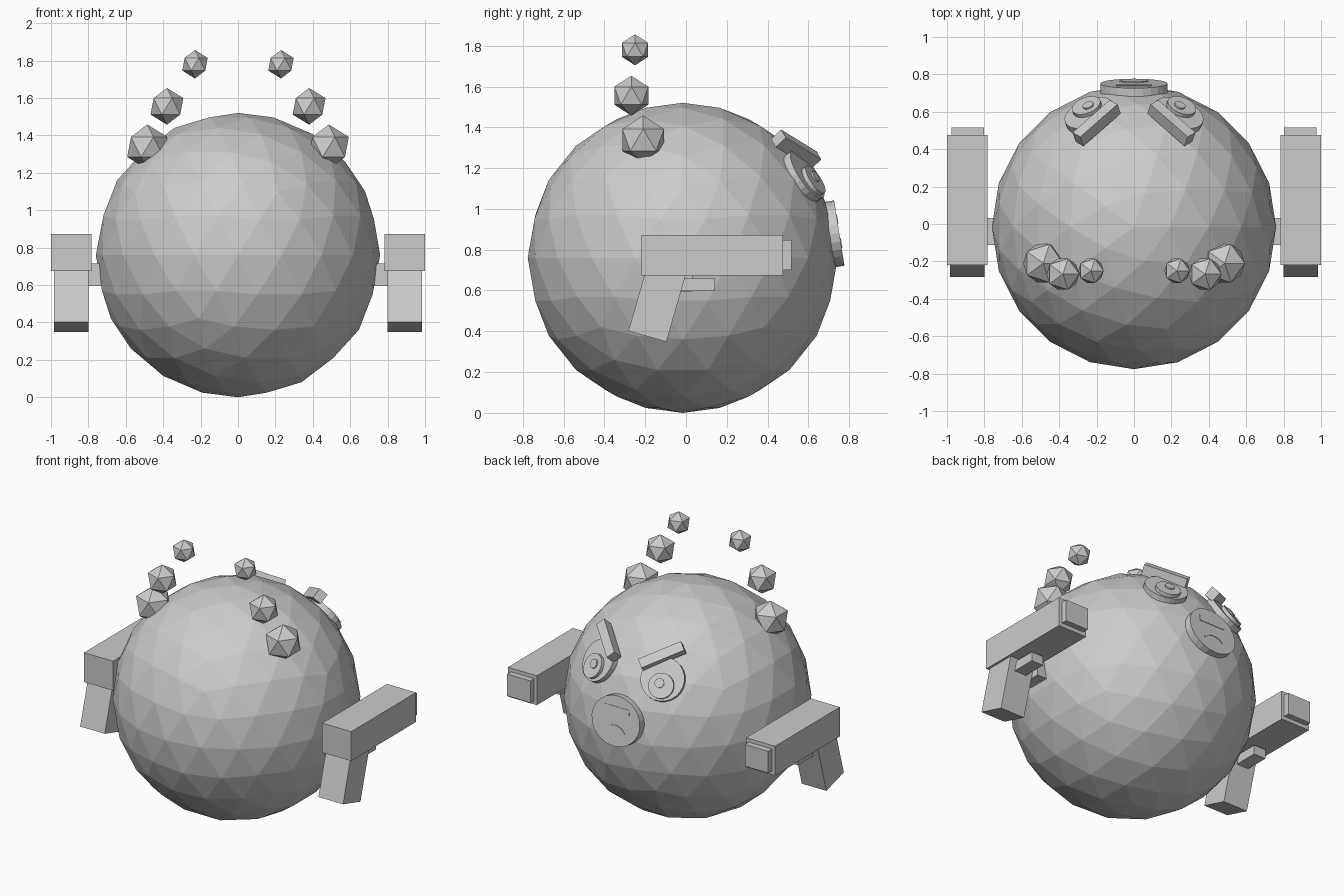
import bpy, bmesh, math
from mathutils import Vector, Matrix

if "Cube" in bpy.data.objects:
    bpy.data.objects.remove(bpy.data.objects["Cube"])

CENTRE = Vector((0, -0.016, 0.76))
R = 0.76

grey = bpy.data.materials.new("plain_grey")
grey.diffuse_color = (0.6, 0.6, 0.6, 1)
grey.use_nodes = True
grey.node_tree.nodes["Principled BSDF"].inputs["Base Color"].default_value = grey.diffuse_color


def finish(name, bm, matrix):
    bmesh.ops.recalc_face_normals(bm, faces=bm.faces)
    me = bpy.data.meshes.new(name)
    bm.to_mesh(me)
    bm.free()
    me.materials.append(grey)
    ob = bpy.data.objects.new(name, me)
    ob.matrix_world = matrix
    bpy.context.collection.objects.link(ob)
    return ob


def ball(name, loc, radius, subdivisions):
    bm = bmesh.new()
    bmesh.ops.create_icosphere(bm, subdivisions=subdivisions, radius=radius)
    return finish(name, bm, Matrix.Translation(loc))


def box(name, size, matrix):
    bm = bmesh.new()
    bmesh.ops.create_cube(bm, size=1)
    bmesh.ops.scale(bm, vec=size, verts=bm.verts)
    return finish(name, bm, matrix)


def span_box(name, x, y, z):
    """Axis-aligned box from (low, high) pairs."""
    lo, hi = Vector((x[0], y[0], z[0])), Vector((x[1], y[1], z[1]))
    size = Vector([abs(v) for v in hi - lo])
    return box(name, size, Matrix.Translation((lo + hi) / 2))


def disc(name, frame, rx, ry, low, high, offset=(0, 0), sides=24):
    """Flat cylinder lying on a surface frame, from height low to high."""
    bm = bmesh.new()
    bmesh.ops.create_cone(bm, cap_ends=True, segments=sides, radius1=1, radius2=1, depth=1)
    bmesh.ops.scale(bm, vec=(rx, ry, high - low), verts=bm.verts)
    move = Matrix.Translation((offset[0], offset[1], (low + high) / 2))
    return finish(name, bm, frame @ move)


def frame_at(normal, along=None):
    """Frame at the body centre: local z is the outward normal, y is up the surface."""
    n = Vector(normal).normalized()
    x = Vector(along) if along else Vector((0, 0, 1)).cross(n)
    x = (x - n * x.dot(n)).normalized()
    y = n.cross(x)
    rot = Matrix((x, y, n)).transposed().to_4x4()
    return Matrix.Translation(CENTRE) @ rot


# Round faceted body
ball("body", CENTRE, R, 3)

# Mouth: disc with a tooth plate and a frown line
a = math.radians(9)
mouth = frame_at((0, math.cos(a), math.sin(a)))
disc("mouth_disc", mouth, 0.18, 0.162, 0.70, 0.777)
box("tooth_plate", (0.19, 0.045, 0.008), mouth @ Matrix.Translation((0, 0.07, 0.776)))
bm = bmesh.new()
rows = []
for i in range(9):
    t = math.radians(35 + 110 * i / 8)
    ring = []
    for r, h in ((0.082, 0.774), (0.094, 0.774), (0.094, 0.781), (0.082, 0.781)):
        ring.append(bm.verts.new((r * math.cos(t), r * math.sin(t) - 0.12, h)))
    rows.append(ring)
for p, q in zip(rows, rows[1:]):
    for k in range(4):
        bm.faces.new((p[k], p[(k + 1) % 4], q[(k + 1) % 4], q[k]))
bm.faces.new(rows[0])
bm.faces.new(rows[-1])
finish("frown_line", bm, mouth)

for s, side in ((-1, "left"), (1, "right")):
    # Eye: white, pupil and highlight stacked outwards
    eye = frame_at((0.24 * s, 0.61, 0.41))
    disc(side + "_eye", eye, 0.138, 0.138, 0.70, 0.775)
    disc(side + "_pupil", eye, 0.08, 0.08, 0.76, 0.797, (0, -0.045))
    disc(side + "_highlight", eye, 0.03, 0.03, 0.78, 0.806, (0.01 * s, -0.03), 16)

    # Slanted angry brow
    outer = Vector((0.30 * s, 0.45, 1.345))
    inner = Vector((0.10 * s, 0.63, 1.24))
    mid = (outer + inner) / 2 - CENTRE
    brow = frame_at(mid, inner - outer)
    box(side + "_brow", (0.285, 0.062, 0.07),
        brow @ Matrix.Translation((0, 0, mid.length)))

    # Floating crest of three faceted beads
    for i, (x, y, z, r) in enumerate(((0.485, -0.21, 1.338, 0.12),
                                      (0.38, -0.268, 1.555, 0.098),
                                      (0.23, -0.25, 1.78, 0.076))):
        ball(f"{side}_crest_bead_{i + 1}", (x * s, y, z), r, 1)

    # Side blaster: barrel block, muzzle, trigger, slanted grip and mount
    span_box(side + "_barrel", (0.783 * s, 1.0 * s), (-0.218, 0.476), (0.674, 0.873))
    span_box(side + "_muzzle", (0.803 * s, 0.977 * s), (0.45, 0.516), (0.70, 0.848))
    span_box(side + "_trigger", (0.845 * s, 0.935 * s), (-0.03, 0.14), (0.598, 0.66))
    span_box(side + "_mount", (0.66 * s, 0.80 * s), (-0.112, 0.033), (0.594, 0.716))
    tilt = math.radians(-16)
    length = 0.36
    grip_mid = Vector((0.892 * s, -0.189 + math.sin(-tilt) * length / 2,
                       0.375 + math.cos(tilt) * length / 2))
    box(side + "_grip", (0.184, 0.194, length),
        Matrix.Translation(grip_mid) @ Matrix.Rotation(tilt, 4, 'X'))
